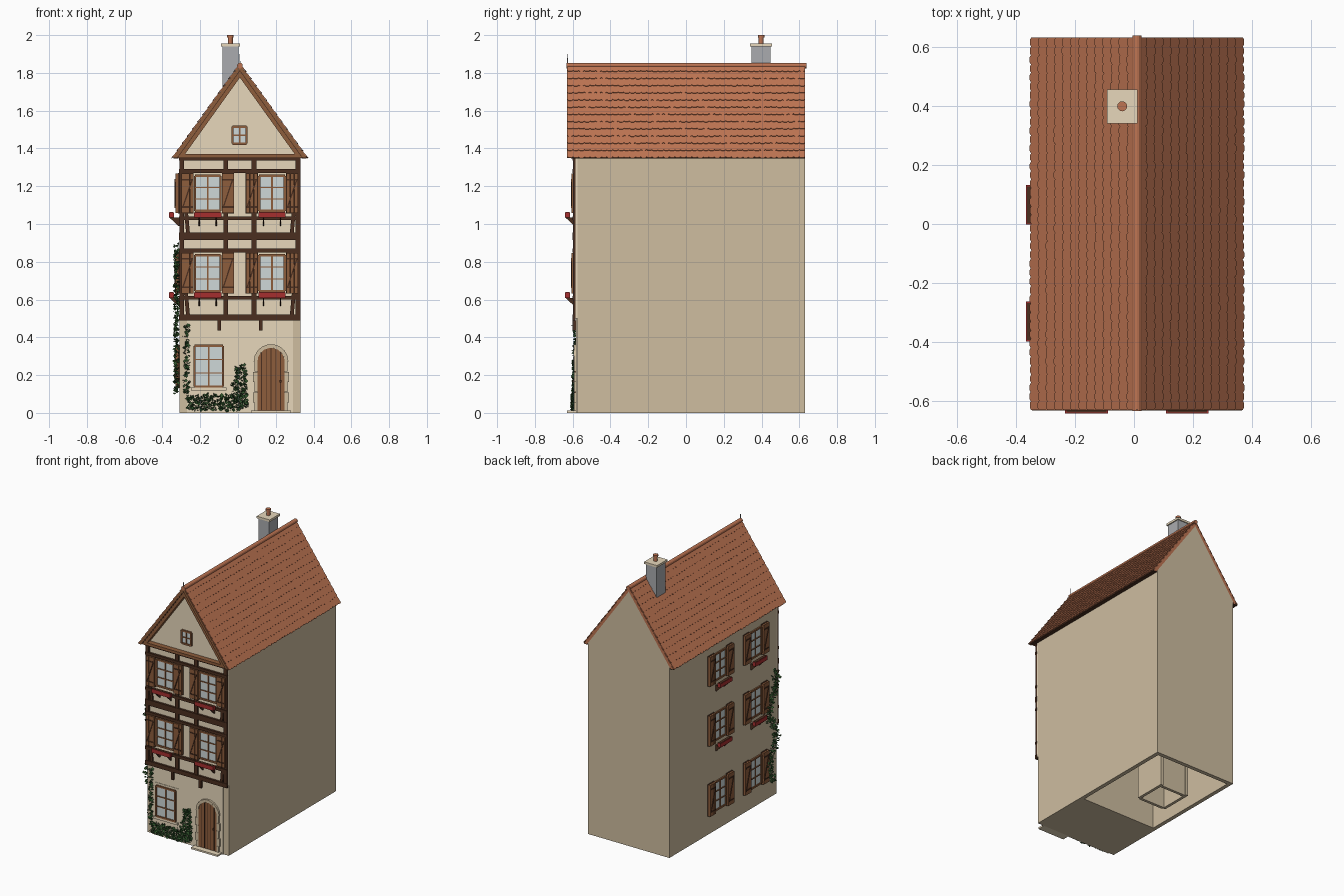
import bpy, bmesh, math, random
from mathutils import Matrix, Vector

if "Cube" in bpy.data.objects:
    bpy.data.objects.remove(bpy.data.objects["Cube"])
random.seed(4)

def material(name, r, g, b):
    m = bpy.data.materials.new(name)
    m.use_nodes = True
    m.diffuse_color = (r, g, b, 1)
    m.node_tree.nodes["Principled BSDF"].inputs["Base Color"].default_value = (r, g, b, 1)
    return m

WALL = material("wall render", 0.62, 0.51, 0.35)
PLASTER = material("pale plaster", 0.82, 0.70, 0.51)
TILE = material("roof tile", 0.51, 0.175, 0.085)
TIMBER = material("dark timber", 0.07, 0.028, 0.014)
WOOD = material("brown wood", 0.27, 0.11, 0.045)
GLASS = material("window glass", 0.62, 0.69, 0.69)
RED = material("red paint", 0.38, 0.028, 0.028)
LEAF = material("ivy green", 0.03, 0.09, 0.025)
GREY = material("chimney grey", 0.40, 0.41, 0.43)

MID = 0.01              # centre line of the house
EAVE, APEX = 1.35, 1.845
RUN = 0.355             # half width of the roof
FRONT, BACK, SIDE = -0.585, 0.63, -0.31

class Part:
    """Collects simple solids in one mesh object."""
    def __init__(self, name, mat, place=Matrix()):
        self.name, self.mat, self.place, self.bm = name, mat, place, bmesh.new()

    def prism(self, pts, y0, y1):
        """Outline in x, z drawn out along y."""
        f = self.bm.faces.new([self.bm.verts.new((x, y0, z)) for x, z in pts])
        r = bmesh.ops.extrude_face_region(self.bm, geom=[f])
        new = [v for v in r["geom"] if isinstance(v, bmesh.types.BMVert)]
        bmesh.ops.translate(self.bm, verts=new, vec=(0, y1 - y0, 0))
        return self

    def box(self, x0, x1, y0, y1, z0, z1):
        return self.prism([(x0, z0), (x1, z0), (x1, z1), (x0, z1)], y0, y1)

    def beam(self, a, b, width, y0, y1):
        a, b = Vector(a), Vector(b)
        d = (b - a).normalized() * width / 2
        n = Vector((-d.y, d.x))
        return self.prism([a + n, b + n, b - n, a - n], y0, y1)

    def rod(self, x, y, z0, z1, r0, r1, sides=12):
        bmesh.ops.create_cone(self.bm, cap_ends=True, segments=sides, radius1=r0, radius2=r1,
                              depth=z1 - z0, matrix=Matrix.Translation((x, y, (z0 + z1) / 2)))
        return self

    def chevron(self, top, bottom, y0, y1):
        """Gable strip between two drops below the roof line."""
        k = RUN / (APEX - EAVE)
        a, b = APEX - top, APEX - bottom
        wa, wb = (a - EAVE) * k, (b - EAVE) * k
        return self.prism([(MID - wa, EAVE), (MID, a), (MID + wa, EAVE),
                           (MID + wb, EAVE), (MID, b), (MID - wb, EAVE)], y0, y1)

    def done(self, normals=True):
        if normals:
            bmesh.ops.recalc_face_normals(self.bm, faces=self.bm.faces)
        me = bpy.data.meshes.new(self.name)
        self.bm.to_mesh(me)
        self.bm.free()
        me.materials.append(self.mat)
        ob = bpy.data.objects.new(self.name, me)
        ob.matrix_world = self.place
        bpy.context.collection.objects.link(ob)
        return ob

# House body, hollow at the rear underside
body = Part("house_body", WALL)
body.prism([(SIDE, 0), (0.33, 0), (0.33, EAVE + 0.01), (MID, 1.81), (SIDE, EAVE + 0.01)], -0.575, BACK)
bm = body.bm
bmesh.ops.bisect_plane(bm, geom=bm.verts[:] + bm.edges[:] + bm.faces[:], plane_co=(0, -0.17, 0), plane_no=(0, 1, 0))
bmesh.ops.recalc_face_normals(bm, faces=bm.faces)
floor = [f for f in bm.faces if f.normal.z < -0.9 and f.calc_center_median().y > 0]
bmesh.ops.inset_individual(bm, faces=floor, thickness=0.04)
r = bmesh.ops.extrude_face_region(bm, geom=floor)
bmesh.ops.translate(bm, verts=[v for v in r["geom"] if isinstance(v, bmesh.types.BMVert)], vec=(0, 0, 1.3))
bmesh.ops.delete(bm, geom=[f for f in floor if f.is_valid], context='FACES_ONLY')
body.done()

# Inner shaft seen from underneath
shaft = Part("inner_shaft", WALL)
for s in (-1, 1):
    shaft.box(-0.07 + s * 0.105 - 0.01, -0.07 + s * 0.105 + 0.01, 0.095, 0.325, 0, 1.3)
    shaft.box(-0.165, 0.025, 0.2 + s * 0.115, 0.2 + s * 0.095, 0, 1.3)
shaft.done()

# Pale front plaster
p = Part("front_plaster", PLASTER)
p.prism([(SIDE, 0.5), (0.33, 0.5), (0.33, EAVE + 0.01), (MID, 1.81), (SIDE, EAVE + 0.01)], FRONT, -0.575)
p.box(-0.27, 0.29, -0.582, -0.575, 0, 0.5)
p.done()

# Timber framing
t = Part("timber_frame", TIMBER)
for z0, z1 in ((0.49, 0.52), (0.60, 0.62), (0.85, 0.87), (0.915, 0.955), (1.02, 1.04), (1.27, 1.29), (1.335, 1.36)):
    t.box(-0.312, 0.332, -0.60, FRONT, z0, z1)
for s in (-1, 1):
    for off in (0.308, 0.075):
        t.box(MID + s * off - 0.013, MID + s * off + 0.013, -0.597, FRONT, 0.5, 1.35)
    for z in (0.52, 0.955):
        t.beam((MID + s * 0.275, z), (MID + s * 0.305, z + 0.33), 0.02, -0.595, FRONT)
    t.box(MID + s * 0.11 - 0.009, MID + s * 0.11 + 0.009, -0.60, FRONT + 0.005, 0.435, 0.49)
t.done()

def window(name, place, w, z0, z1, rows=3, shutters=True, flowers=True):
    """Window in a local frame whose outside is -y."""
    h = w / 2
    Part(name + "_glass", GLASS, place).box(-h, h, -0.004, 0, z0, z1).done()
    f = Part(name + "_frame", WOOD, place)
    for s in (-1, 1):
        f.box(s * h - 0.006, s * h + 0.006, -0.012, 0, z0, z1)
    f.box(-0.004, 0.004, -0.009, 0, z0, z1)
    for i in range(rows + 1):
        z, e = z0 + (z1 - z0) * i / rows, 0.006 if i in (0, rows) else 0.003
        f.box(-h, h, -0.010, 0, z - e, z + e)
    f.done()
    if shutters:
        sh, br = Part(name + "_shutters", WOOD, place), Part(name + "_shutter_braces", TIMBER, place)
        for s in (-1, 1):
            a, b = sorted((s * (h + 0.007), s * (h + 0.072)))
            step = (b - a) / 3
            for i in range(3):
                sh.box(a + i * step + 0.001, a + (i + 1) * step - 0.001, -0.022, -0.006, z0 - 0.012, z1 + 0.012)
            br.box(a, b, -0.008, 0, z0 - 0.014, z1 + 0.014)
            for z in (z0 + 0.02, z1 - 0.02):
                br.box(a + 0.004, b - 0.004, -0.025, -0.020, z - 0.004, z + 0.004)
            br.beam((a + 0.008, z0 + 0.02), (b - 0.008, z1 - 0.02), 0.007, -0.025, -0.020)
        sh.done()
        br.done()
    if flowers:
        Part(name + "_flower_box", RED, place).box(-h - 0.005, h + 0.005, -0.055, -0.03, z0 - 0.036, z0 - 0.008).done()
        g = Part(name + "_box_soil_and_brackets", TIMBER, place)
        g.box(-h, h, -0.052, -0.033, z0 - 0.01, z0 - 0.006)
        for x in (-0.045, 0.045):
            v = [g.bm.verts.new((x + dx, y, z0 + dz)) for dx in (-0.003, 0.003)
                 for y, dz in ((-0.053, -0.036), (0, -0.036), (0, -0.08), (-0.006, -0.08))]
            for i in range(4):
                j = (i + 1) % 4
                g.bm.faces.new((v[i], v[j], v[4 + j], v[4 + i]))
            g.bm.faces.new(v[:4])
            g.bm.faces.new(v[4:])
        g.done()

# Windows of the front and of the side
floors = (("ground", 0.145, 0.345), ("middle", 0.645, 0.835), ("upper", 1.07, 1.255))
for level, z0, z1 in floors:
    if level != "ground":
        for side, x in (("right", -0.16), ("left", 0.18)):
            window(f"front_{side}_{level}_window", Matrix.Translation((x, FRONT, 0)), 0.135, z0, z1)
    for place, y in (("fore", -0.33), ("rear", 0.065)):
        m = Matrix.Translation((SIDE, y, 0)) @ Matrix.Rotation(-math.pi / 2, 4, 'Z')
        window(f"side_{place}_{level}_window", m, 0.125, z0, z1, flowers=level != "ground")
window("shop_window", Matrix.Translation((-0.155, -0.584, 0)), 0.15, 0.14, 0.355, 3, False, False)
window("gable_window", Matrix.Translation((0.008, FRONT, 0)), 0.075, 1.425, 1.515, 2, False, False)
s = Part("window_surround", PLASTER)
s.box(-0.25, -0.06, -0.585, -0.58, 0.36, 0.375).box(-0.25, -0.06, -0.592, -0.58, 0.118, 0.134).done()

# Arched door of planks with a stone surround
DX, DR, SPRING = 0.175, 0.072, 0.272
door, gaps, stones = Part("door_planks", WOOD), Part("door_gaps", TIMBER), Part("door_surround", WALL)

def arch(r, n=12):
    return [(DX + r * math.cos(math.pi * i / n), SPRING + r * math.sin(math.pi * i / n)) for i in range(n + 1)]

door.prism([(DX - DR, 0.012)] + [(DX + DR, 0.012)] + arch(DR), -0.59, -0.58).done()
for i in range(-2, 3):
    x = i * 0.025
    gaps.box(DX + x - 0.002, DX + x + 0.002, -0.592, -0.588, 0.015, SPRING + math.sqrt(DR ** 2 - x ** 2))
gaps.box(DX + 0.045, DX + 0.055, -0.6, -0.59, 0.16, 0.175).done()
inner, outer = arch(DR, 9), arch(DR + 0.02, 9)
for i in range(9):
    stones.prism([inner[i], outer[i], outer[i + 1], inner[i + 1]], -0.594 - 0.002 * (i % 2), -0.58)
for sx in (-1, 1):
    for i in range(5):
        a, b = sorted((DX + sx * DR, DX + sx * (DR + 0.016 + 0.008 * (i % 2))))
        stones.box(a, b, -0.594, -0.58, i * SPRING / 5 + 0.001, (i + 1) * SPRING / 5)
stones.done()
Part("door_step", PLASTER).box(0.07, 0.28, -0.63, -0.575, 0, 0.012).done()

# Roof slab, gable boards, eaves and ridge
Part("roof_slab", TILE).chevron(0.004, 0.04, -0.615, BACK).done()
Part("barge_board", WOOD).chevron(0.0, 0.03, -0.630, -0.612).chevron(0.035, 0.07, -0.622, -0.585) \
    .box(MID - 0.345, MID + 0.345, -0.622, FRONT, EAVE, EAVE + 0.02).done()
Part("gable_joint", TIMBER).chevron(0.03, 0.036, -0.625, -0.61).done()
e = Part("eave_strips", TIMBER)
for s in (-1, 1):
    a, b = sorted((MID + s * 0.325, MID + s * 0.352))
    e.box(a, b, -0.61, BACK, EAVE - 0.004, EAVE + 0.008)
e.done()
ridge = Part("ridge_cap", TILE)
ridge.prism([(MID + 0.015 * math.cos(a * math.pi / 6), 1.838 + 0.015 * math.sin(a * math.pi / 6)) for a in range(12)], -0.632, 0.637)
ridge.done()
Part("ridge_finial", GREY).rod(MID, -0.627, 1.84, 1.90, 0.003, 0.001, 6).done()

# Rows of round-ended tiles on both slopes
ROWS, COLS = 13, 42
length = math.hypot(RUN, APEX - EAVE)
row, col = length / ROWS, (BACK + 0.628) / COLS
for side, s in (("left", 1), ("right", -1)):
    tiles = Part(side + "_roof_tiles", TILE)
    down = Vector((s * RUN, 0, EAVE - APEX)) / length
    out = Vector((-s * down.z, 0, s * down.x))
    top = Vector((MID, 0, APEX - 0.004))
    for i in range(ROWS):
        for j in range(COLS):
            y, low = -0.628 + j * col, (i + 1) * row + random.uniform(-0.002, 0.002)
            shape = [(0, i * row - 0.003), (col, i * row - 0.003), (col, low - 0.006),
                     (col * 0.75, low), (col * 0.25, low), (0, low - 0.006)]
            rings = []
            for up in (0, 0.005):
                rings.append([tiles.bm.verts.new(top + down * d + out * (up + 0.004 * (d - i * row) / row)
                                                 + Vector((0, y + u, 0))) for u, d in shape])
            tiles.bm.faces.new(rings[1])
            for k in range(6):
                n = (k + 1) % 6
                tiles.bm.faces.new((rings[0][k], rings[0][n], rings[1][n], rings[1][k]))
    tiles.done()

# Chimney
Part("chimney_stack", GREY).box(-0.083, 0.003, 0.347, 0.448, 1.66, 1.942).done()
Part("chimney_cap", PLASTER).box(-0.091, 0.011, 0.34, 0.455, 1.94, 1.955).done()
Part("chimney_pot", TILE).rod(-0.04, 0.398, 1.955, 1.99, 0.013, 0.013).rod(-0.04, 0.398, 1.988, 2.0, 0.017, 0.017).done()

# Ivy leaves: low bush, tall shoot, corner vine, side vine
ivy = Part("ivy", LEAF)

def leaves(count, xs, ys, zs):
    for _ in range(count):
        c = Vector([random.uniform(*r) for r in (xs, ys, zs)])
        turn = Matrix.Rotation(random.uniform(0, 6), 3, 'Z') @ Matrix.Rotation(random.uniform(0, 6), 3, 'X')
        q = random.uniform(0.007, 0.012)
        ivy.bm.faces.new([ivy.bm.verts.new(c + turn @ Vector(v) * q) for v in ((-1, 0, 0), (0, -.3, -1), (1, 0, 0), (0, .3, 1))])

leaves(420, (-0.27, 0.05), (-0.605, -0.585), (0.012, 0.10))
for i in range(8):
    leaves(22, (-0.015 - 0.02 * (i < 4), 0.045), (-0.6, -0.585), (0.08 + i * 0.021, 0.11 + i * 0.021))
leaves(110, (-0.285, -0.258), (-0.6, -0.585), (0.1, 0.47))
for i in range(14):
    y = -0.51 + 0.04 * math.sin(i * 0.9)
    leaves(28, (-0.338, -0.315), (y - 0.035, y + 0.035), (0.1 + i * 0.056, 0.17 + i * 0.056))
ivy.done(False)
